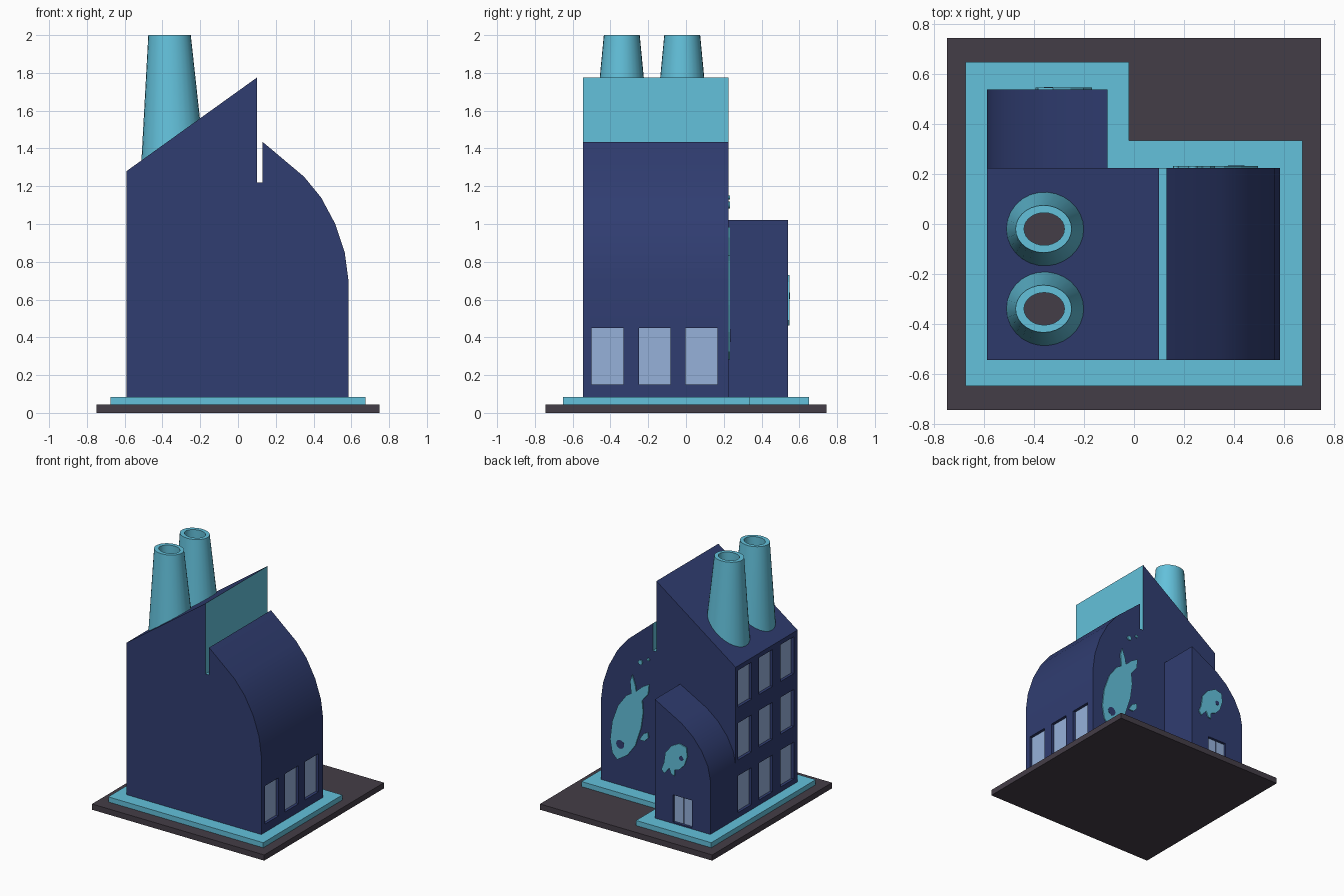
import bpy, bmesh, math
from mathutils import Vector

if "Cube" in bpy.data.objects:
    bpy.data.objects.remove(bpy.data.objects["Cube"])


def material(name, rgb):
    m = bpy.data.materials.new(name)
    lin = [((c / 255 + 0.055) / 1.055) ** 2.4 for c in rgb]
    m.diffuse_color = (*lin, 1)
    m.use_nodes = True
    m.node_tree.nodes["Principled BSDF"].inputs["Base Color"].default_value = m.diffuse_color
    return m


NAVY = material("navy_wall", (48, 61, 113))
TEAL = material("teal_trim", (99, 193, 219))
GLASS = material("pale_blue_glass", (150, 177, 218))
DARK = material("dark_ground", (68, 61, 71))


def finish(name, bm, *mats):
    bmesh.ops.recalc_face_normals(bm, faces=bm.faces)
    me = bpy.data.meshes.new(name)
    bm.to_mesh(me)
    bm.free()
    for m in mats:
        me.materials.append(m)
    ob = bpy.data.objects.new(name, me)
    bpy.context.collection.objects.link(ob)
    return ob


def add_prism(bm, pts, offset):
    """Extrude a loop of 3D points by an offset."""
    f = bm.faces.new([bm.verts.new(p) for p in pts])
    r = bmesh.ops.extrude_face_region(bm, geom=[f])
    vs = [v for v in r["geom"] if isinstance(v, bmesh.types.BMVert)]
    bmesh.ops.translate(bm, vec=Vector(offset), verts=vs)


def add_box(bm, x0, x1, y0, y1, z0, z1):
    add_prism(bm, [(x0, y0, z0), (x1, y0, z0), (x1, y1, z0), (x0, y1, z0)], (0, 0, z1 - z0))


def boxes(name, spans, mat):
    bm = bmesh.new()
    for s in spans:
        add_box(bm, *s)
    return finish(name, bm, mat)


def xz_prism(name, outline, y0, y1, *mats):
    bm = bmesh.new()
    add_prism(bm, [(x, y0, z) for x, z in outline], (0, y1 - y0, 0))
    return finish(name, bm, *mats)


def disc(name, x, z, r, y0, y1, mat, n=20):
    pts = [(x + r * math.cos(i * math.tau / n), z + r * math.sin(i * math.tau / n)) for i in range(n)]
    return xz_prism(name, pts, y0, y1, mat)


def activate(ob):
    bpy.ops.object.select_all(action='DESELECT')
    ob.select_set(True)
    bpy.context.view_layer.objects.active = ob


def cut(ob, spans):
    cutter = boxes("cutter", spans, NAVY)
    cutter.hide_render = True
    mod = ob.modifiers.new("openings", 'BOOLEAN')
    mod.operation, mod.solver, mod.object = 'DIFFERENCE', 'EXACT', cutter
    activate(ob)
    bpy.ops.object.modifier_apply(modifier=mod.name)
    bpy.data.objects.remove(cutter)


def smooth(ob):
    activate(ob)
    bpy.ops.object.shade_smooth_by_angle(angle=math.radians(25))


# Ground plate and L-shaped plinth
boxes("ground_plate", [(-.75, .75, -.745, .745, 0, .045)], DARK)
bm = bmesh.new()
add_prism(bm, [(x, y, .045) for x, y in ((-.675, -.65), (.675, -.65), (.675, .335),
          (-.02, .335), (-.02, .65), (-.675, .65))], (0, 0, .04))
finish("plinth", bm, TEAL)

# Main hall: sloped roof, slot and curved roof in one profile
F, BACK, END = .085, .225, .54
curve = [(.13, 1.435), (.35, 1.25), (.44, 1.14), (.515, 1.0), (.565, .85), (.585, .70), (.585, F)]
hall = xz_prism("main_hall", [(-.59, F), (-.59, 1.28), (.10, 1.775), (.10, 1.22), (.13, 1.22)] + curve,
                -.545, BACK, NAVY, TEAL)
for p in hall.data.polygons:  # slot lining
    if .095 < p.center.x < .135 and abs(p.normal.y) < .5:
        p.material_index = 1

# Annex: mirrored and scaled copy of the curved roof profile
annex = xz_prism("annex", [(-.107, F)] + [(-.107 - (x - .13) * .483 / .455, F + (z - F) * .6926)
                                         for x, z in curve], BACK, END, NAVY)

# Recessed windows and door
D = .025
right = [(y - .084, y + .084, .15, .45) for y in (-.415, -.165, .082)]
left = [(y - .083, y + .083, z, z + .29) for y in (-.415, -.15, .11) for z in (.125, .54, .955)]
cut(hall, [(.585 - D, .7, *w) for w in right] + [(-.7, -.59 + D, *w) for w in left])
cut(annex, [(-.43, -.265, END - D, .6, .095, .31)])
boxes("right_window_glass", [(.58 - D, .588 - D, *w) for w in right], GLASS)
boxes("left_window_glass", [(-.593 + D, -.585 + D, *w) for w in left], GLASS)
boxes("door_glass", [(a, b, END - D - .003, END - D + .005, .095, .31)
                     for a, b in ((-.43, -.352), (-.343, -.265))], GLASS)
smooth(hall)
smooth(annex)

# Tapered oval chimneys with a dark flue
N = 28
for label, cy in (("front", -.34), ("back", -.02)):
    bm = bmesh.new()
    rings = []
    for cx, rx, ry, z in ((-.342, .174, .167, 1.25), (-.3625, .1125, .095, 2.0),
                          (-.36, .081, .065, 2.0), (-.36, .081, .065, 1.6)):
        rings.append([bm.verts.new((cx + rx * math.cos(i * math.tau / N),
                                    cy + ry * math.sin(i * math.tau / N), z)) for i in range(N)])
    for a, b in zip(rings, rings[1:]):
        for i in range(N):
            j = (i + 1) % N
            bm.faces.new((a[i], a[j], b[j], b[i]))
    bm.faces.new(rings[0])
    bm.faces.new(rings[-1]).material_index = 1
    smooth(finish(label + "_chimney", bm, TEAL, DARK))

# Large fish relief on the back wall
big = [(.48, .326), (.498, .427), (.48, .572), (.43, .71), (.36, .805), (.315, .833),
       (.324, .929), (.307, .983), (.28, .91), (.272, .863), (.22, .911), (.16, .946),
       (.168, .869), (.22, .805), (.211, .716), (.229, .59), (.28, .434), (.35, .339), (.437, .282)]
xz_prism("large_fish", big, BACK - .001, BACK + .008, TEAL)
xz_prism("large_fish_fin", [(.245, .49), (.21, .545), (.17, .565), (.165, .525), (.20, .49)],
         BACK - .001, BACK + .008, TEAL)
disc("large_fish_eye", .41, .41, .034, BACK + .007, BACK + .0095, NAVY)
disc("large_bubble", .237, 1.10, .018, BACK - .001, BACK + .008, TEAL)
disc("small_bubble", .168, 1.14, .011, BACK - .001, BACK + .008, TEAL)

# Small fish relief above the door
small = [(-.203, .63), (-.255, .694), (-.324, .731), (-.385, .716), (-.394, .646), (-.368, .572),
         (-.324, .526), (-.285, .515), (-.28, .465), (-.255, .473), (-.237, .515), (-.194, .463),
         (-.168, .49), (-.19, .545)]
xz_prism("small_fish", small, END - .001, END + .008, TEAL)
disc("small_fish_eye", -.342, .62, .018, END + .007, END + .0095, NAVY)
